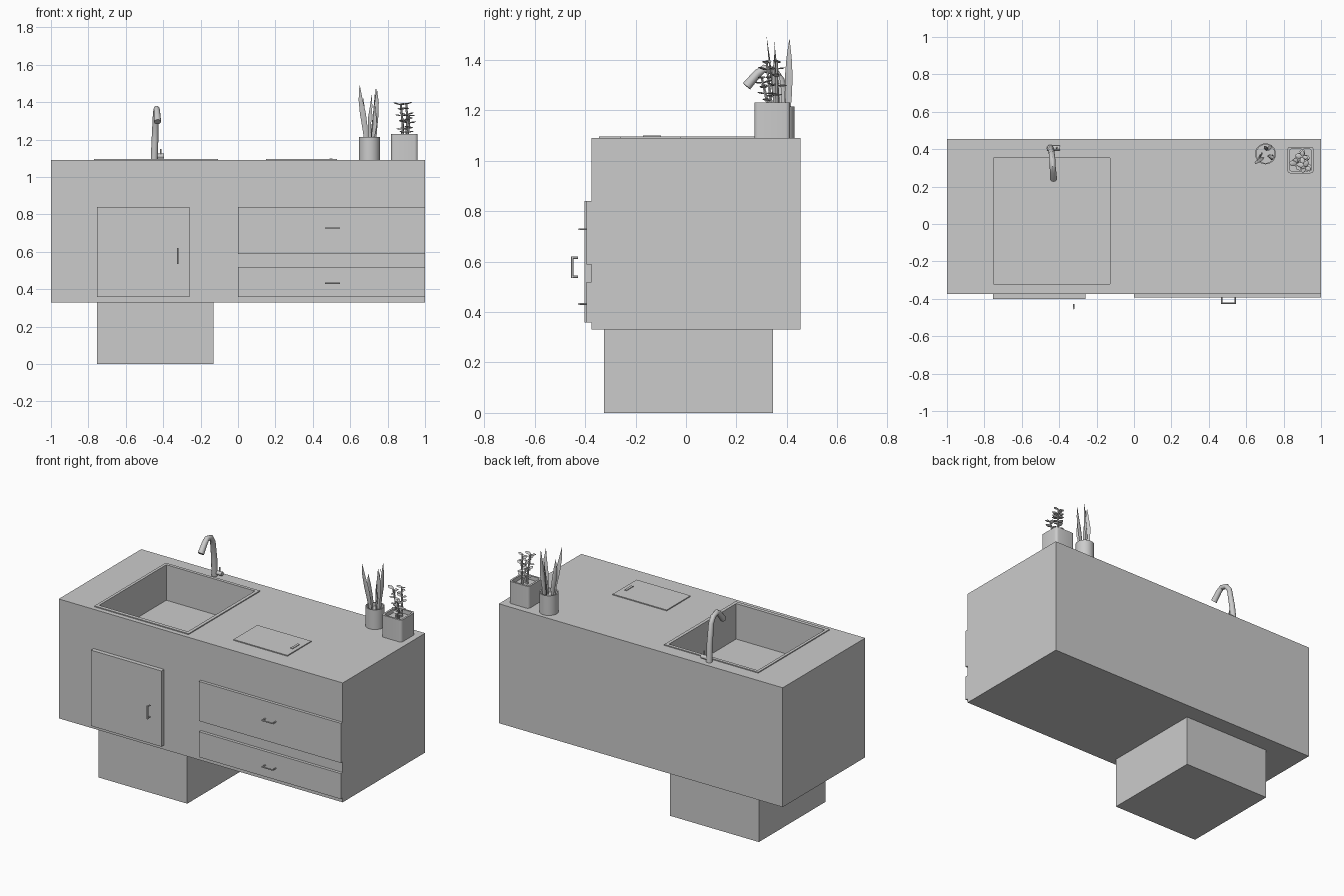
import bpy, bmesh, math, random
from mathutils import Vector

if "Cube" in bpy.data.objects:
    bpy.data.objects.remove(bpy.data.objects["Cube"])

random.seed(4)


def finish(bm, name):
    bmesh.ops.recalc_face_normals(bm, faces=bm.faces)
    me = bpy.data.meshes.new(name)
    bm.to_mesh(me)
    bm.free()
    ob = bpy.data.objects.new(name, me)
    bpy.context.collection.objects.link(ob)
    return ob


def box(name, x, y, z):
    bm = bmesh.new()
    bmesh.ops.create_cube(bm, size=1)
    for v in bm.verts:
        for i, (a, b) in enumerate((x, y, z)):
            v.co[i] = a if v.co[i] < 0 else b
    return finish(bm, name)


def smooth(ob):
    bpy.ops.object.select_all(action='DESELECT')
    bpy.context.view_layer.objects.active = ob
    ob.select_set(True)
    bpy.ops.object.shade_smooth_by_angle(angle=math.radians(35))


def add_sweep(bm, pts, radii, sides=8, flat=1.0, ref=(1, 0, 0)):
    """Elliptical rings along a path; flat squeezes the section for leaves."""
    pts = [Vector(p) for p in pts]
    rings = []
    for i, p in enumerate(pts):
        t = (pts[min(i + 1, len(pts) - 1)] - pts[max(i - 1, 0)]).normalized()
        u = Vector(ref) - t * t.dot(Vector(ref))
        u.normalize()
        w = t.cross(u)
        rings.append([bm.verts.new(p + radii[i] * (u * math.cos(a) + w * flat * math.sin(a)))
                      for a in (2 * math.pi * k / sides for k in range(sides))])
    for r, s in zip(rings, rings[1:]):
        for k in range(sides):
            j = (k + 1) % sides
            bm.faces.new((r[k], r[j], s[j], s[k]))
    bm.faces.new(rings[0][::-1])
    bm.faces.new(rings[-1])


def add_pot(bm, outline, inner, z0, z1, soil):
    """Hollow pot from an outline, with a wall and a soil surface."""
    loops = [[bm.verts.new((x, y, z)) for x, y in o]
             for o, z in ((outline, z0), (outline, z1), (inner, z1), (inner, soil))]
    n = len(outline)
    for a, b in zip(loops, loops[1:]):
        for k in range(n):
            bm.faces.new((a[k], a[(k + 1) % n], b[(k + 1) % n], b[k]))
    bm.faces.new(loops[0][::-1])
    bm.faces.new(loops[-1])


def handle(name, a, b, depth, r=0.004):
    """Bow handle between two feet, standing out towards -y."""
    a, b = Vector(a), Vector(b)
    out = Vector((0, -depth, 0))
    along = (b - a).normalized()
    bm = bmesh.new()
    add_sweep(bm, (a, a + out), (r, r), 6, ref=along)
    add_sweep(bm, (b, b + out), (r, r), 6, ref=along)
    add_sweep(bm, (a + out - along * r, b + out + along * r), (r, r), 6, ref=(0, 1, 0))
    return finish(bm, name)


# Counter body and sink rim, both opened for the basin
body = box("counter_body", (-1, 1), (-0.375, 0.455), (0.33, 1.09))
rim = box("sink_rim", (-0.77, -0.107), (-0.345, 0.373), (1.085, 1.096))
cutter = box("basin_cutter", (-0.752, -0.128), (-0.322, 0.353), (0.87, 1.3))
cutter.hide_render = True
for ob in (body, rim):
    m = ob.modifiers.new("basin", 'BOOLEAN')
    m.operation, m.object, m.solver = 'DIFFERENCE', cutter, 'EXACT'
    bpy.context.view_layer.objects.active = ob
    bpy.ops.object.modifier_apply(modifier=m.name)
bpy.data.objects.remove(cutter)

# Pedestal below the sink
box("sink_pedestal", (-0.755, -0.13), (-0.325, 0.345), (0, 0.34))

# Drain
bm = bmesh.new()
add_sweep(bm, ((-0.29, 0.24, 0.868), (-0.29, 0.24, 0.874)), (0.008, 0.008), 12)
finish(bm, "drain")

# Door, drawers and their handles
box("cabinet_door", (-0.755, -0.258), (-0.402, -0.37), (0.358, 0.84))
handle("door_handle", (-0.322, -0.428, 0.54), (-0.322, -0.428, 0.615), 0.023, 0.005)
for name, z0, z1, hz in (("upper", 0.588, 0.84, 0.728), ("lower", 0.358, 0.52, 0.432)):
    box(name + "_drawer", (0, 1), (-0.394, -0.37), (z0, z1))
    handle(name + "_drawer_handle", (0.468, -0.394, hz), (0.542, -0.394, hz), 0.03)

# Countertop lid with its small pull
box("counter_lid", (0.15, 0.53), (-0.26, -0.02), (1.085, 1.096))
box("lid_pull", (0.49, 0.505), (-0.17, -0.10), (1.094, 1.1))

# Faucet
bm = bmesh.new()
add_sweep(bm, ((-0.448, 0.405, 1.085), (-0.444, 0.395, 1.2), (-0.44, 0.375, 1.32),
               (-0.437, 0.35, 1.355), (-0.435, 0.31, 1.365), (-0.433, 0.283, 1.345),
               (-0.43, 0.24, 1.295)),
          (0.019, 0.018, 0.016, 0.016, 0.016, 0.017, 0.019), 12)
smooth(finish(bm, "faucet_spout"))
bm = bmesh.new()
add_sweep(bm, ((-0.45, 0.407, 1.112), (-0.395, 0.407, 1.112)), (0.013, 0.013), 12, ref=(0, 0, 1))
add_sweep(bm, ((-0.413, 0.407, 1.112), (-0.413, 0.407, 1.15)), (0.005, 0.004), 8)
smooth(finish(bm, "faucet_lever"))

# Round pot
cx, cy = 0.703, 0.375
circle = lambda r: [(cx + r * math.cos(2 * math.pi * k / 24), cy + r * math.sin(2 * math.pi * k / 24))
                    for k in range(24)]
bm = bmesh.new()
add_pot(bm, circle(0.056), circle(0.049), 1.088, 1.215, 1.19)
smooth(finish(bm, "round_pot"))

# Sword leaves: base x, y and tip x, y, z
swords = ((0.685, 0.355, 0.65, 0.32, 1.49), (0.68, 0.375, 0.672, 0.35, 1.42),
          (0.70, 0.40, 0.715, 0.41, 1.44), (0.73, 0.37, 0.742, 0.35, 1.47),
          (0.715, 0.405, 0.735, 0.41, 1.48), (0.72, 0.36, 0.735, 0.345, 1.38))
bm = bmesh.new()
for i, (x, y, tx, ty, tz) in enumerate(swords):
    a, b = Vector((x, y, 1.185)), Vector((tx, ty, tz))
    pts = [a.lerp(b, t) + Vector((0.008 * math.sin(t * 6 + i), 0, 0)) * t * (1 - t) * 2
           for t in (0, 0.25, 0.5, 0.75, 1)]
    add_sweep(bm, pts, (0.009, 0.014, 0.016, 0.011, 0.001), 6, 0.3,
              (math.cos(i * 1.1), math.sin(i * 1.1), 0))
smooth(finish(bm, "sword_leaves"))

# Square pot with rounded corners
cx, cy = 0.89, 0.342


def rounded(h, r):
    return [(cx + sx * (h - r) + r * math.cos(q + k * math.pi / 8),
             cy + sy * (h - r) + r * math.sin(q + k * math.pi / 8))
            for sx, sy, q in ((1, 1, 0), (-1, 1, math.pi / 2), (-1, -1, math.pi), (1, -1, 1.5 * math.pi))
            for k in range(5)]


bm = bmesh.new()
add_pot(bm, rounded(0.071, 0.018), rounded(0.059, 0.014), 1.088, 1.23, 1.205)
smooth(finish(bm, "square_pot"))

# Succulent stems carrying pairs of fleshy leaves
bm = bmesh.new()
for x, y, tx, ty, tz in ((0.88, 0.34, 0.87, 0.32, 1.39), (0.90, 0.36, 0.90, 0.36, 1.395),
                         (0.90, 0.33, 0.915, 0.30, 1.33)):
    a, b = Vector((x, y, 1.2)), Vector((tx, ty, tz))
    add_sweep(bm, (a, a.lerp(b, 0.5) + Vector((0.005, 0, 0)), b), (0.008, 0.006, 0.005), 6)
    for n, t in enumerate((0.3, 0.5, 0.68, 0.84, 0.98)):
        p = a.lerp(b, t)
        turn = n * math.pi / 2 + random.uniform(-0.5, 0.5)
        for side in (0, math.pi):
            d = Vector((math.cos(turn + side), math.sin(turn + side), random.uniform(0, 0.35)))
            size = random.uniform(0.03, 0.042)
            add_sweep(bm, [p + d * size * s for s in (0, 0.35, 0.7, 1)],
                      [size * s for s in (0.1, 0.33, 0.36, 0.08)], 6, 0.3, (-d.y, d.x, 0))
smooth(finish(bm, "succulent"))
